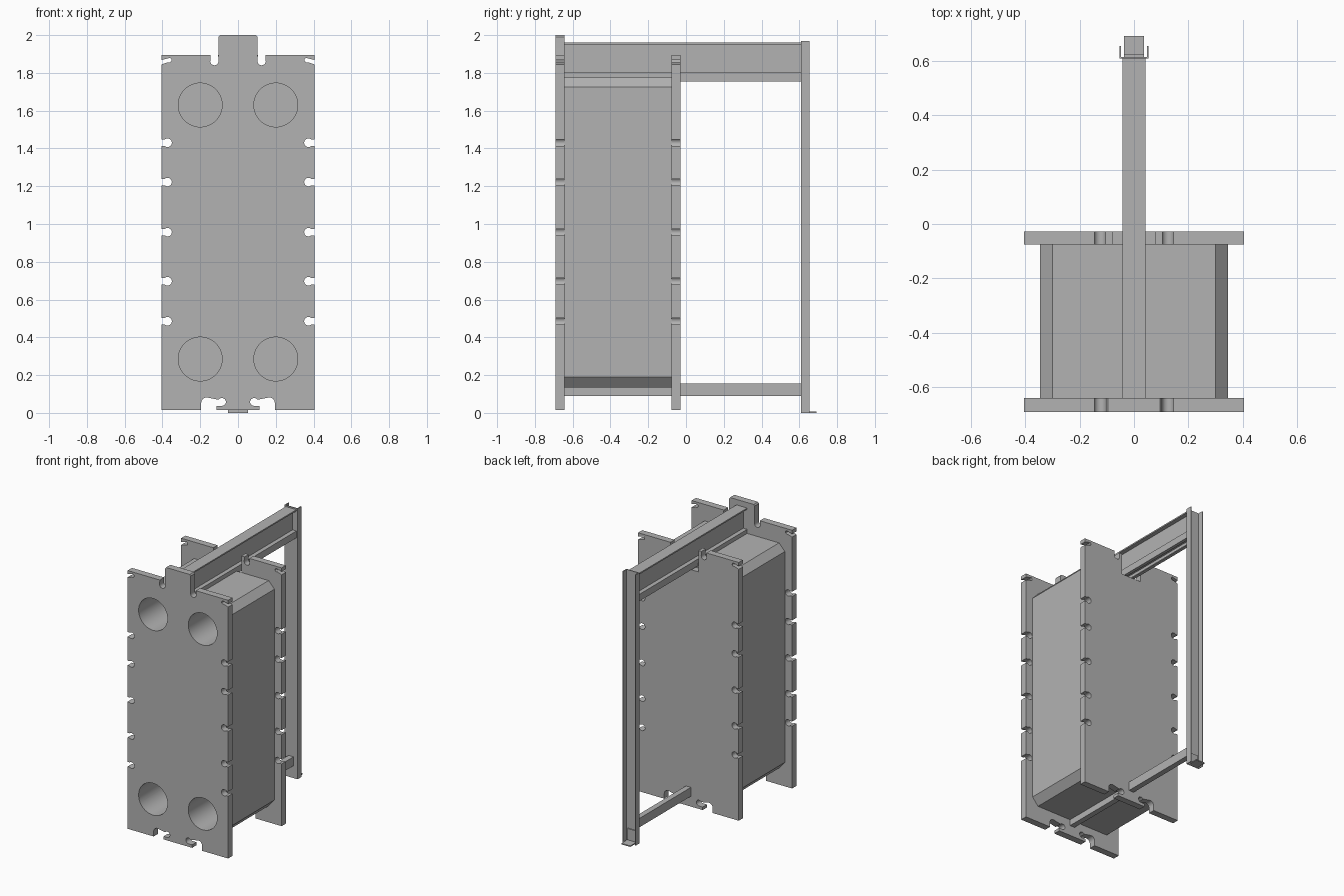
import bpy, bmesh
from math import sin, cos, pi, radians
from mathutils import Matrix

cube = bpy.data.objects.get("Cube")
if cube:
    bpy.data.objects.remove(cube)

STEEL = (0.45, 0.45, 0.45, 1)
steel = bpy.data.materials.new("grey steel")
steel.use_nodes = True
steel.diffuse_color = STEEL
steel.node_tree.nodes["Principled BSDF"].inputs["Base Color"].default_value = STEEL


def finish(name, bm):
    bmesh.ops.recalc_face_normals(bm, faces=bm.faces)
    mesh = bpy.data.meshes.new(name)
    bm.to_mesh(mesh)
    bm.free()
    mesh.materials.append(steel)
    obj = bpy.data.objects.new(name, mesh)
    bpy.context.collection.objects.link(obj)
    return obj


def prism(name, points, start, length, axis="y"):
    """Extrude an (x, z) outline along y, or an (x, y) outline along z."""
    bm = bmesh.new()
    place = (lambda p: (p[0], start, p[1])) if axis == "y" else (lambda p: (p[0], p[1], start))
    face = bm.faces.new([bm.verts.new(place(p)) for p in points])
    made = bmesh.ops.extrude_face_region(bm, geom=[face])["geom"]
    move = (0, length, 0) if axis == "y" else (0, 0, length)
    bmesh.ops.translate(bm, vec=move, verts=[v for v in made if isinstance(v, bmesh.types.BMVert)])
    return finish(name, bm)


def box(name, x, y, z):
    return prism(name, [(x[0], z[0]), (x[1], z[0]), (x[1], z[1]), (x[0], z[1])], y[0], y[1] - y[0])


def arc(cx, cz, r, a, b, steps=10):
    angles = [radians(a + (b - a) * i / steps) for i in range(steps + 1)]
    return [(cx + r * cos(t), cz + r * sin(t)) for t in angles]


def mirrored(half):
    return half + [(-x, z) for x, z in reversed(half)]


def smooth(obj):
    bpy.ops.object.select_all(action="DESELECT")
    obj.select_set(True)
    bpy.context.view_layer.objects.active = obj
    bpy.ops.object.shade_smooth_by_angle(angle=radians(30))


# Half outline of an end plate, from the bottom centre up the +x side
W, BASE, TOP = 0.405, 0.015, 1.895
BOLT_HEIGHTS = (0.485, 0.697, 0.957, 1.222, 1.43)


def plate_half(centre_top):
    half = [(0.115, BASE), (0.115, 0.037)]
    half += arc(0.085, 0.058, 0.021, 270, 50)                  # hooked foot slot
    half += [(0.105, 0.07)] + arc(0.165, 0.052, 0.03, 90, 0, 6) + [(0.195, BASE), (W, BASE)]
    for z in BOLT_HEIGHTS:                                     # keyhole bolt slots
        half += [(W, z - 0.017)] + arc(0.373, z, 0.023, 312, 48) + [(W, z + 0.017)]
    half += [(W, 1.845)] + arc(0.365, 1.868, 0.013, 295, 115, 6) + [(W, 1.868), (W, TOP)]
    half += [(0.145, TOP)] + arc(0.125, 1.862, 0.022, 0, -180) + centre_top
    return half


# Fixed front plate with a tab and four ports
tab = [(0.103, 1.99), (0.095, 2.0)]
front_plate = prism("front_plate", mirrored(plate_half(tab)), -0.692, 0.05)

# Moving back plate, notched around the top rail
notch = [(0.105, TOP), (0.08, TOP), (0.08, 1.74)]
back_plate = prism("back_plate", mirrored(plate_half(notch)), -0.076, 0.048)

# Plate pack with chamfered edges
pack_half = [(0.3, 0.135), (0.347, 0.19), (0.347, 1.725), (0.3, 1.775)]
plate_pack = prism("plate_pack", mirrored(pack_half), -0.642, 0.566)

# Port bores through the front plate and the pack
bm = bmesh.new()
for x in (-0.2, 0.2):
    for z in (0.285, 1.63):
        place = Matrix.Translation((x, -0.4, z)) @ Matrix.Rotation(pi / 2, 4, "X")
        bmesh.ops.create_cone(bm, cap_ends=True, segments=64, radius1=0.116,
                              radius2=0.116, depth=0.64, matrix=place)
cutter = finish("port_cutter", bm)
cutter.hide_render = True
for obj in (front_plate, plate_pack):
    bpy.context.view_layer.objects.active = obj
    mod = obj.modifiers.new("ports", "BOOLEAN")
    mod.operation, mod.solver, mod.object = "DIFFERENCE", "EXACT", cutter
    bpy.ops.object.modifier_apply(modifier=mod.name)
bpy.data.objects.remove(cutter)
for obj in (front_plate, back_plate, plate_pack):
    smooth(obj)

# Top rail: flange and web above an open roller channel
rail_half = [(0.012, 1.805), (0.012, 1.95), (0.043, 1.95), (0.043, 1.96)]
channel_half = [(0.02, 1.762), (0.02, 1.755), (0.043, 1.755), (0.043, 1.805)]
inner = [(0.036, 1.795), (0.036, 1.762)]
outline = inner + channel_half + rail_half
prism("top_rail", mirrored(outline), -0.642, 1.252)

# Bottom guide bar
box("bottom_rail", (-0.02, 0.02), (-0.642, 0.61), (0.09, 0.155))

# Rear post: open channel facing backwards
post_half = [(0.047, 0.616), (0.047, 0.655), (0.053, 0.655), (0.053, 0.61)]
prism("rear_post", mirrored(post_half), 0, 1.97, axis="z")

# Angle foot inside the post
box("foot_plate", (-0.036, 0.036), (0.616, 0.692), (0, 0.008))
box("foot_upright", (-0.036, 0.036), (0.616, 0.624), (0.008, 0.09))
